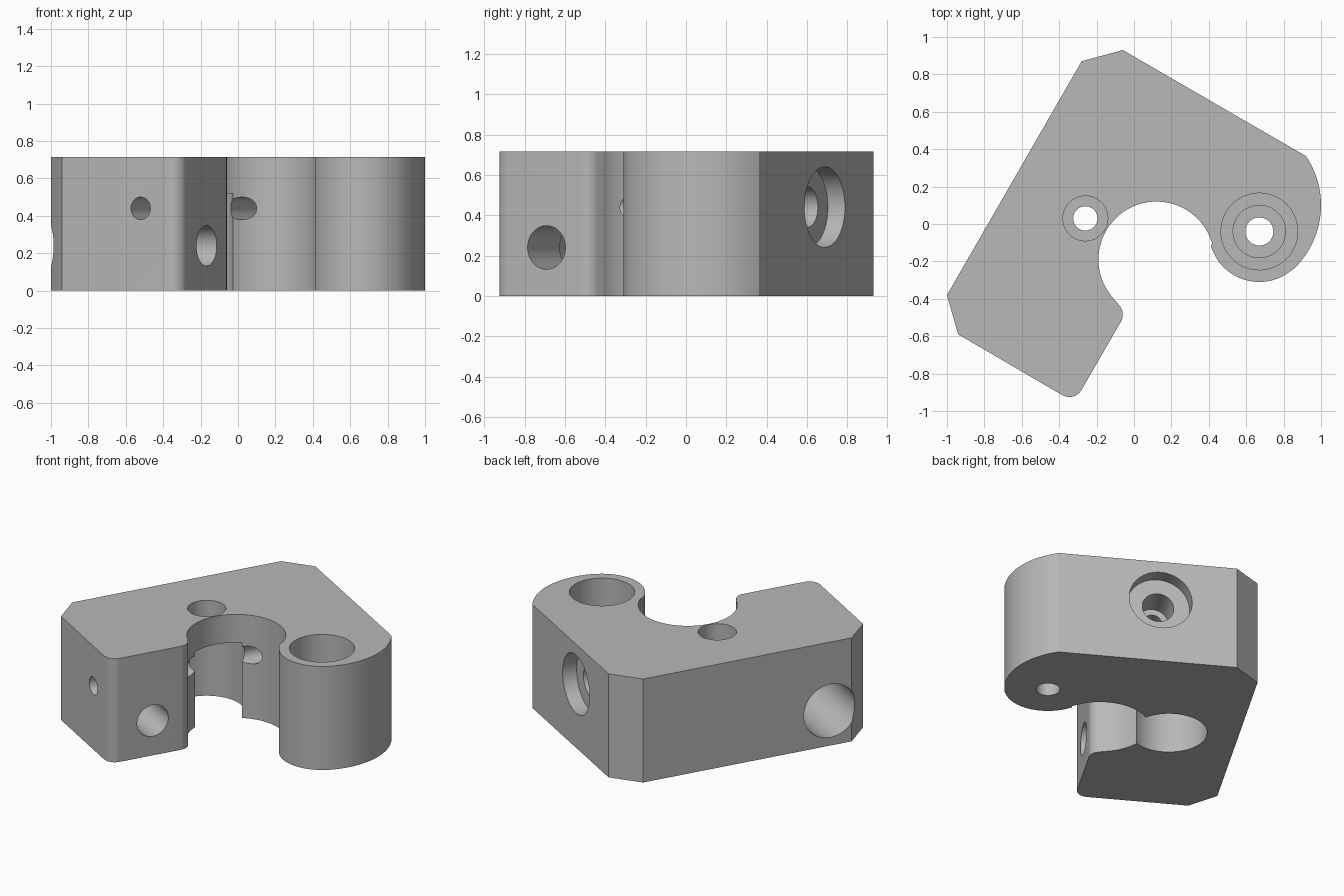
import bpy, bmesh
from math import cos, sin, radians
from mathutils import Vector

if "Cube" in bpy.data.objects:
    bpy.data.objects.remove(bpy.data.objects["Cube"], do_unlink=True)

HEIGHT = 0.715
U = Vector((0.5, 0.866, 0)).normalized()    # along the long edge
V = Vector((0.866, -0.5, 0)).normalized()   # across the block
UP = Vector((0, 0, 1))


def arc(cx, cy, r, start, end, steps):
    angles = [radians(start + (end - start) * i / steps) for i in range(steps + 1)]
    return [(cx + r * cos(a), cy + r * sin(a)) for a in angles]


def new_object(name, bm):
    bmesh.ops.recalc_face_normals(bm, faces=bm.faces)
    mesh = bpy.data.meshes.new(name)
    bm.to_mesh(mesh)
    bm.free()
    obj = bpy.data.objects.new(name, mesh)
    bpy.context.collection.objects.link(obj)
    return obj


def stepped_bore(name, origin, axis, steps, sides=64):
    """Round cutter along axis; steps are (start, end, radius)."""
    bm = bmesh.new()
    rot = axis.to_track_quat('Z', 'Y')
    rings = []
    for start, end, radius in steps:
        for d in (start, end):
            rings.append([bm.verts.new(Vector(origin) + rot @ Vector((x, y, d)))
                          for x, y in arc(0, 0, radius, 0, 360, sides)[:-1]])
    for a, b in zip(rings, rings[1:]):
        for i in range(sides):
            j = (i + 1) % sides
            bm.faces.new((a[i], a[j], b[j], b[i]))
    bm.faces.new(rings[0])
    bm.faces.new(rings[-1])
    cutter = new_object(name, bm)
    cutter.hide_render = True
    return cutter


# Block outline with clamp recess, boss and rounded jaw
outline = [(-1, -0.38), (-0.28, 0.87), (-0.06, 0.93)]
outline += arc(0.53, 0.10, 0.47, 34, -46, 20)
outline += arc(0.67, -0.04, 0.27, -50, -164, 28)
outline += arc(0.12, -0.19, 0.31, 16, 227, 56)
outline += arc(-0.135, -0.485, 0.075, 45, -30, 10)
outline += arc(-0.346, -0.85, 0.075, -30, -120, 12)
outline += [(-0.94, -0.59)]

bm = bmesh.new()
base = bm.faces.new([bm.verts.new((x, y, 0)) for x, y in outline])
top = bmesh.ops.extrude_face_region(bm, geom=[base])["geom"]
bmesh.ops.translate(bm, vec=UP * HEIGHT,
                    verts=[g for g in top if isinstance(g, bmesh.types.BMVert)])
block = new_object("clamp_block", bm)

# Bores: boss, upright pocket, cross bolt and jaw
cutters = [
    stepped_bore("boss_bore", (0.67, -0.04, 0), UP,
                 [(-0.1, 0.13, 0.075), (0.13, 0.35, 0.14), (0.35, 0.9, 0.205)]),
    stepped_bore("pocket_bore", (-0.26, 0.03, 0), UP,
                 [(-0.1, 0.52, 0.24), (0.52, 0.59, 0.065), (0.59, 0.9, 0.12)]),
    stepped_bore("bolt_bore", (0.36, 0.69, 0.44), -U,
                 [(-0.2, 0.1, 0.20), (0.1, 0.3, 0.10), (0.3, 2.0, 0.06)]),
    stepped_bore("jaw_bore", (-0.927, -0.253, 0.24), V,
                 [(-0.2, 0.56, 0.183), (0.56, 1.1, 0.108)]),
]
for cutter in cutters:
    mod = block.modifiers.new(cutter.name, 'BOOLEAN')
    mod.operation = 'DIFFERENCE'
    mod.solver = 'EXACT'
    mod.object = cutter

# Bake the cuts and drop the cutters
bpy.context.view_layer.update()
graph = bpy.context.evaluated_depsgraph_get()
block_mesh = bpy.data.meshes.new_from_object(block.evaluated_get(graph))
block.modifiers.clear()
block.data = block_mesh
for cutter in cutters:
    bpy.data.objects.remove(cutter, do_unlink=True)

# Grey metal
metal = bpy.data.materials.new("grey_metal")
metal.use_nodes = True
color = (0.48, 0.48, 0.48, 1)
metal.diffuse_color = color
metal.node_tree.nodes["Principled BSDF"].inputs["Base Color"].default_value = color
block.data.materials.clear()
block.data.materials.append(metal)

bpy.ops.object.select_all(action='DESELECT')
block.select_set(True)
bpy.context.view_layer.objects.active = block
bpy.ops.object.shade_smooth_by_angle(angle=radians(25))
